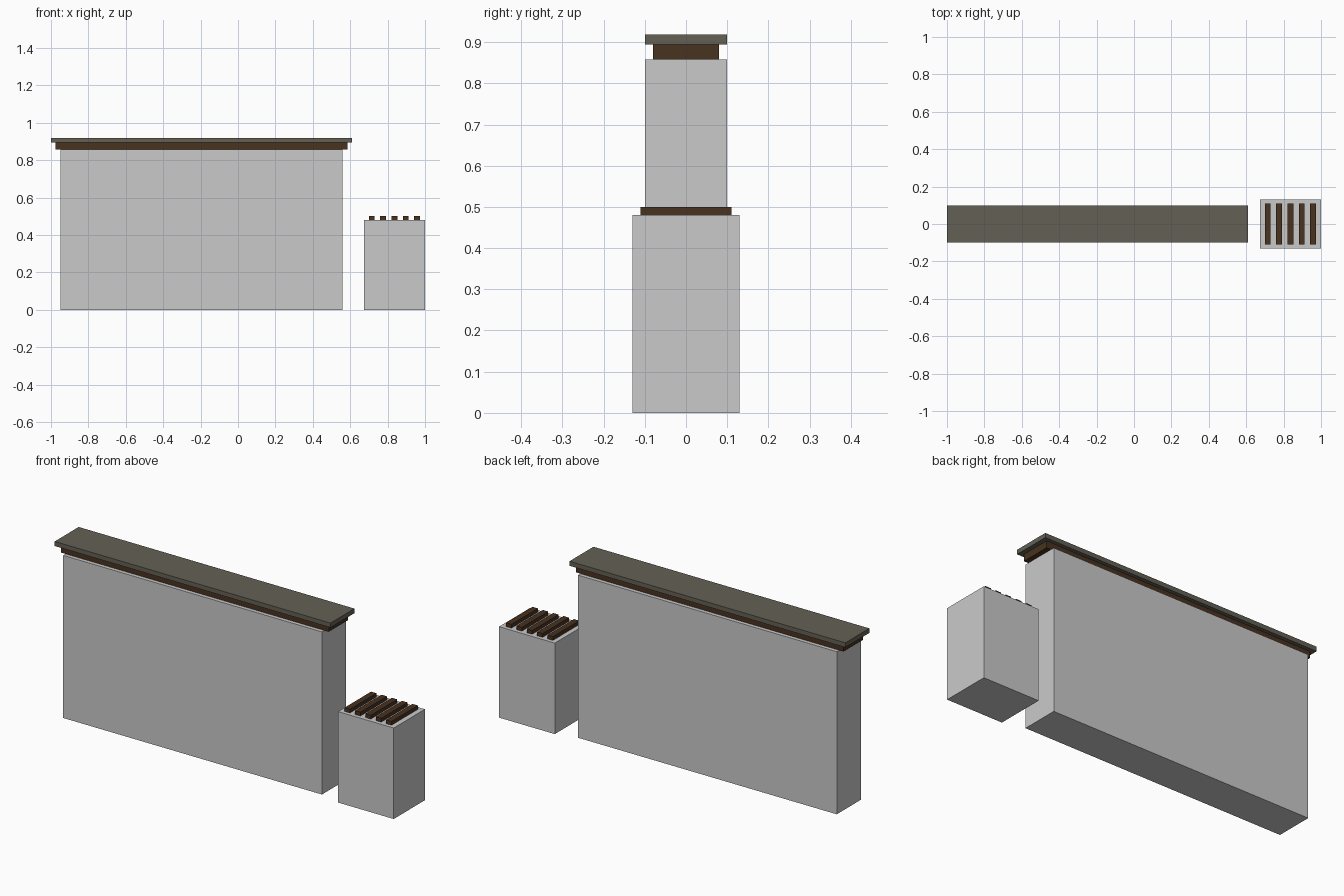
import bpy, bmesh

if "Cube" in bpy.data.objects:
    bpy.data.objects.remove(bpy.data.objects["Cube"])


def material(name, color):
    m = bpy.data.materials.new(name)
    m.diffuse_color = (*color, 1.0)
    m.use_nodes = True
    m.node_tree.nodes["Principled BSDF"].inputs["Base Color"].default_value = m.diffuse_color
    return m


plaster = material("light_grey_plaster", (0.59, 0.59, 0.59))
wood = material("dark_brown_wood", (0.065, 0.032, 0.014))
stone = material("olive_grey_stone", (0.125, 0.118, 0.09))


def box(name, x, half_y, z, mat):
    """Box from an x range, a half depth and a z range."""
    bm = bmesh.new()
    bmesh.ops.create_cube(bm, size=1.0)
    for v in bm.verts:
        v.co = (x[v.co.x > 0], half_y if v.co.y > 0 else -half_y, z[v.co.z > 0])
    mesh = bpy.data.meshes.new(name)
    bm.to_mesh(mesh)
    bm.free()
    mesh.materials.append(mat)
    obj = bpy.data.objects.new(name, mesh)
    bpy.context.collection.objects.link(obj)
    return obj


# Long wall with a wooden beam and a coping slab on top
box("wall", (-0.95, 0.56), 0.10, (0.0, 0.858), plaster)
box("wall_beam", (-0.976, 0.586), 0.08, (0.858, 0.894), wood)
box("wall_coping", (-1.0, 0.61), 0.10, (0.894, 0.918), stone)

# Low pedestal seat with five wooden slats
box("pedestal", (0.675, 1.0), 0.13, (0.0, 0.48), plaster)
for i in range(5):
    cx = 0.8365 + (i - 2) * 0.0605
    box(f"seat_slat_{i + 1}", (cx - 0.0155, cx + 0.0155), 0.11, (0.48, 0.50), wood)
